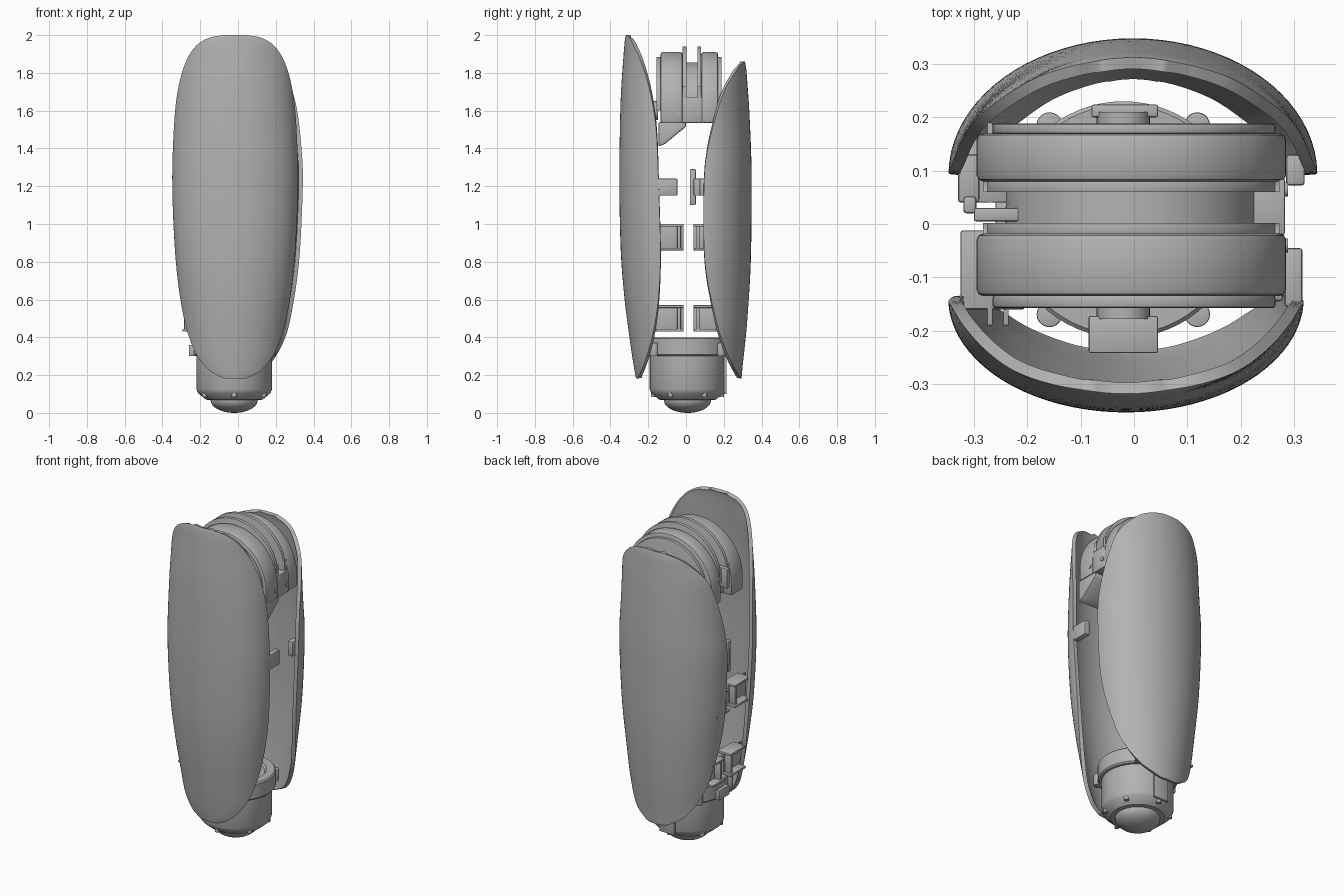
import bpy, bmesh
from math import sin, cos, acos, pi, radians
from mathutils import Matrix, Vector

cube = bpy.data.objects.get("Cube")
if cube:
    bpy.data.objects.remove(cube, do_unlink=True)

GREY = (0.45, 0.45, 0.45, 1)
mat = bpy.data.materials.new("plain grey")
mat.use_nodes = True
mat.diffuse_color = GREY
mat.node_tree.nodes["Principled BSDF"].inputs["Base Color"].default_value = GREY


def finish(name, bm, bevel=0, solid=0, angle=35):
    """Turn a bmesh into an object, apply its modifiers and shade it."""
    mesh = bpy.data.meshes.new(name)
    bm.to_mesh(mesh)
    bm.free()
    mesh.materials.append(mat)
    ob = bpy.data.objects.new(name, mesh)
    bpy.context.collection.objects.link(ob)
    bpy.ops.object.select_all(action='DESELECT')
    ob.select_set(True)
    bpy.context.view_layer.objects.active = ob
    if solid:
        m = ob.modifiers.new("thickness", 'SOLIDIFY')
        m.thickness, m.offset = solid, -1
        bpy.ops.object.modifier_apply(modifier=m.name)
    if bevel:
        m = ob.modifiers.new("soft edge", 'BEVEL')
        m.width, m.segments, m.limit_method = bevel, 2, 'ANGLE'
        m.angle_limit = radians(40)
        bpy.ops.object.modifier_apply(modifier=m.name)
    bpy.ops.object.shade_smooth_by_angle(angle=radians(angle))
    return ob


def box(name, x, y, z, bevel=0.004):
    """Box from its (low, high) ranges."""
    bm = bmesh.new()
    bmesh.ops.create_cube(bm, size=1)
    for v in bm.verts:
        v.co = [r[0] + (c + 0.5) * (r[1] - r[0]) for r, c in zip((x, y, z), v.co)]
    return finish(name, bm, bevel)


def prism(name, points, y0, y1, bevel=0):
    """Extrude an (x, z) outline along y."""
    bm = bmesh.new()
    face = bm.faces.new([bm.verts.new((x, y0, z)) for x, z in points])
    ext = bmesh.ops.extrude_face_region(bm, geom=[face])["geom"]
    bmesh.ops.translate(bm, vec=(0, y1 - y0, 0),
                        verts=[g for g in ext if isinstance(g, bmesh.types.BMVert)])
    bmesh.ops.recalc_face_normals(bm, faces=bm.faces)
    return finish(name, bm, bevel)


def cylinder(name, centre, radius, depth, axis='Z', sides=32, bevel=0):
    bm = bmesh.new()
    turn = Matrix() if axis == 'Z' else Matrix.Rotation(pi / 2, 4, 'X' if axis == 'Y' else 'Y')
    bmesh.ops.create_cone(bm, cap_ends=True, segments=sides, radius1=radius, radius2=radius,
                          depth=depth, matrix=Matrix.Translation(centre) @ turn)
    return finish(name, bm, bevel)


def lathe(name, profile, x, y, steps=64):
    """Revolve an (r, z) profile about a vertical axis."""
    bm = bmesh.new()
    verts = [bm.verts.new((r, 0, z)) for r, z in profile]
    edges = [bm.edges.new(p) for p in zip(verts, verts[1:])]
    bmesh.ops.spin(bm, geom=verts + edges, axis=(0, 0, 1), cent=(0, 0, 0), angle=2 * pi, steps=steps)
    bmesh.ops.remove_doubles(bm, verts=bm.verts, dist=0.0005)
    bmesh.ops.recalc_face_normals(bm, faces=bm.faces)
    bmesh.ops.translate(bm, vec=(x, y, 0), verts=bm.verts)
    return finish(name, bm, angle=30)


def spline(rows, steps=6):
    """Smooth curve through all rows."""
    rows = [Vector(r) for r in rows]
    pad = [rows[0]] + rows + [rows[-1]]
    out = []
    for a, b, c, d in zip(pad, pad[1:], pad[2:], pad[3:]):
        for k in range(steps):
            t = k / steps
            out.append(0.5 * (2 * b + (c - a) * t + (2 * a - 5 * b + 4 * c - d) * t * t
                              + (3 * b - a - 3 * c + d) * t ** 3))
    return out + [rows[-1]]


def shell(name, rows, cx, side, depth, n=40):
    """Curved cover: rows hold height, half width, crown distance, rim distance."""
    bm = bmesh.new()
    grid = []
    for z, w, crown, rim in spline(rows):
        limit = acos(max(-0.1, 1 - (crown - rim) / depth))
        line = []
        for j in range(n + 1):
            t = limit * (2 * j / n - 1)
            line.append(bm.verts.new((cx + w * sin(t) / sin(limit),
                                      side * (crown - depth * (1 - cos(t))), z)))
        grid.append(line)
    for up, low in zip(grid, grid[1:]):
        for j in range(n):
            quad = [up[j], low[j], low[j + 1], up[j + 1]]
            bm.faces.new(quad if side < 0 else quad[::-1])
    return finish(name, bm, solid=0.022, angle=50)


# Front and back covers
shell("front_cover", [
    (2.0, .06, .318, .314), (1.985, .14, .322, .30), (1.94, .21, .327, .275),
    (1.85, .265, .334, .235), (1.7, .305, .344, .19), (1.5, .325, .35, .158),
    (1.2, .333, .353, .145), (.85, .318, .345, .135), (.6, .29, .325, .147),
    (.42, .25, .302, .175), (.3, .2, .285, .208), (.22, .13, .272, .238),
    (.182, .06, .264, .255)], -0.015, -1, 0.215)
shell("back_cover", [
    (1.86, .06, .312, .307), (1.845, .13, .315, .292), (1.81, .2, .32, .265),
    (1.72, .28, .327, .21), (1.6, .315, .335, .167), (1.4, .338, .344, .115),
    (1.2, .345, .348, .095), (.8, .325, .343, .10), (.5, .28, .325, .157),
    (.36, .235, .312, .2), (.25, .165, .3, .25), (.2, .09, .296, .28),
    (.182, .05, .293, .287)], -0.002, 1, 0.255)


# Upper joint drum: arched halves, guide fins and a recessed core
def arch(radius, base, cx=-0.005, cz=1.62, n=40):
    arc = [(cx + radius * cos(pi * i / n), cz + radius * sin(pi * i / n)) for i in range(n + 1)]
    return arc + [(cx - radius, base), (cx + radius, base)]


prism("drum_front_half", arch(0.29, 1.535), -0.135, -0.018, 0.012)
prism("drum_back_half", arch(0.29, 1.535), 0.08, 0.17, 0.012)
prism("drum_core", arch(0.235, 1.55), -0.02, 0.085)
box("drum_core_panel", (0.18, 0.283), (-0.02, 0.085), (1.535, 1.67))
for name, y in (("front_fin", -0.018), ("back_fin", 0.06)):
    prism(name, arch(0.278, 1.73, cz=1.662), y, y + 0.02, 0.003)
prism("front_side_plate", arch(0.265, 1.6, cx=0.0), -0.157, -0.134, 0.004)
prism("back_side_plate", arch(0.265, 1.6, cx=0.0), 0.169, 0.188, 0.004)
box("guide_stop", (-0.3, -0.21), (0.005, 0.03), (1.6, 1.72))

# Axle hubs and connectors on the drum sides
cylinder("front_axle_hub", (-0.02, -0.163, 1.6), 0.05, 0.03, 'Y')
cylinder("back_axle_hub", (-0.02, 0.195, 1.6), 0.05, 0.03, 'Y')
box("front_connector", (-0.085, 0.045), (-0.242, -0.172), (1.54, 1.62))
box("back_connector", (-0.08, 0.045), (0.2, 0.224), (1.54, 1.62))
for y in (-0.04, 0.065):
    cylinder("panel_screw", (0.285, y, 1.59), 0.013, 0.008, 'X', 16)

# Wedge-shaped stop under the drum
bm = bmesh.new()
outline = [(-.145, 1.54), (0.0, 1.54), (0.0, 1.515), (-.11, 1.425), (-.145, 1.41)]
face = bm.faces.new([bm.verts.new((0.1, y, z)) for y, z in outline])
ext = bmesh.ops.extrude_face_region(bm, geom=[face])["geom"]
bmesh.ops.translate(bm, vec=(0.18, 0, 0), verts=[g for g in ext if isinstance(g, bmesh.types.BMVert)])
bmesh.ops.recalc_face_normals(bm, faces=bm.faces)
finish("drum_stop", bm, 0.008)

# Paired clips along the right-hand gap
for z, x in ((0.43, -0.295), (0.86, -0.325)):
    for side, y0, y1 in (("front", -0.16, -0.012), ("back", 0.04, 0.16)):
        inner, outer = (y1 - 0.035, y1 - 0.015) if side == "front" else (y0 + 0.015, y0 + 0.035)
        for base in (z, z + 0.126):
            box(side + "_clip_flange", (x, x + 0.09), (y0, y1), (base, base + 0.014))
        box(side + "_clip_post", (x + 0.01, x + 0.08), (inner, outer), (z, z + 0.14))
        box(side + "_clip_web", (x + 0.05, x + 0.06), (y0 - 0.03, y1) if side == "front"
            else (y0, y1 + 0.03), (z, z + 0.14), 0.002)

# Middle tabs and latch
box("front_tab", (0.282, 0.316), (-0.155, -0.045), (1.15, 1.24), 0.006)
box("back_tab", (0.285, 0.32), (0.072, 0.13), (1.15, 1.24), 0.006)
box("latch_strip", (-0.32, -0.295), (0.02, 0.052), (1.1, 1.29), 0.006)
box("latch_arm", (-0.33, -0.29), (0.04, 0.13), (1.15, 1.24), 0.006)

# Lower cup with chamfer and domed tip
CX, CY = -0.02, 0.008
dome = [(0.125 * sin(pi / 2 * i / 10), 0.068 - 0.068 * cos(pi / 2 * i / 10)) for i in range(11)]
lathe("lower_cup", dome + [(0.15, 0.07), (0.192, 0.105), (0.2, 0.125), (0.2, 0.3),
                           (0.17, 0.3)], CX, CY)
lathe("collar", [(0, 0.385), (0.16, 0.385), (0.17, 0.4), (0.215, 0.4), (0.222, 0.393),
                 (0.222, 0.308), (0.214, 0.3), (0, 0.3)], CX, CY)
for deg in (52, 128, 140, 218, 232, 308):
    a = radians(deg)
    cylinder("collar_lug", (CX + 0.225 * cos(a), CY + 0.225 * sin(a), 0.335), 0.024, 0.07,
             sides=20, bevel=0.003)
for i in range(6):
    a = radians(-90 + 60 * i)
    cylinder("cup_screw", (CX + 0.18 * cos(a), CY + 0.18 * sin(a), 0.1), 0.014, 0.03, sides=16)
box("cup_plate", (-0.07, 0.03), (0.2, 0.214), (0.1, 0.3), 0.003)
box("collar_block", (-0.26, -0.2), (-0.05, 0.05), (0.3, 0.36))
